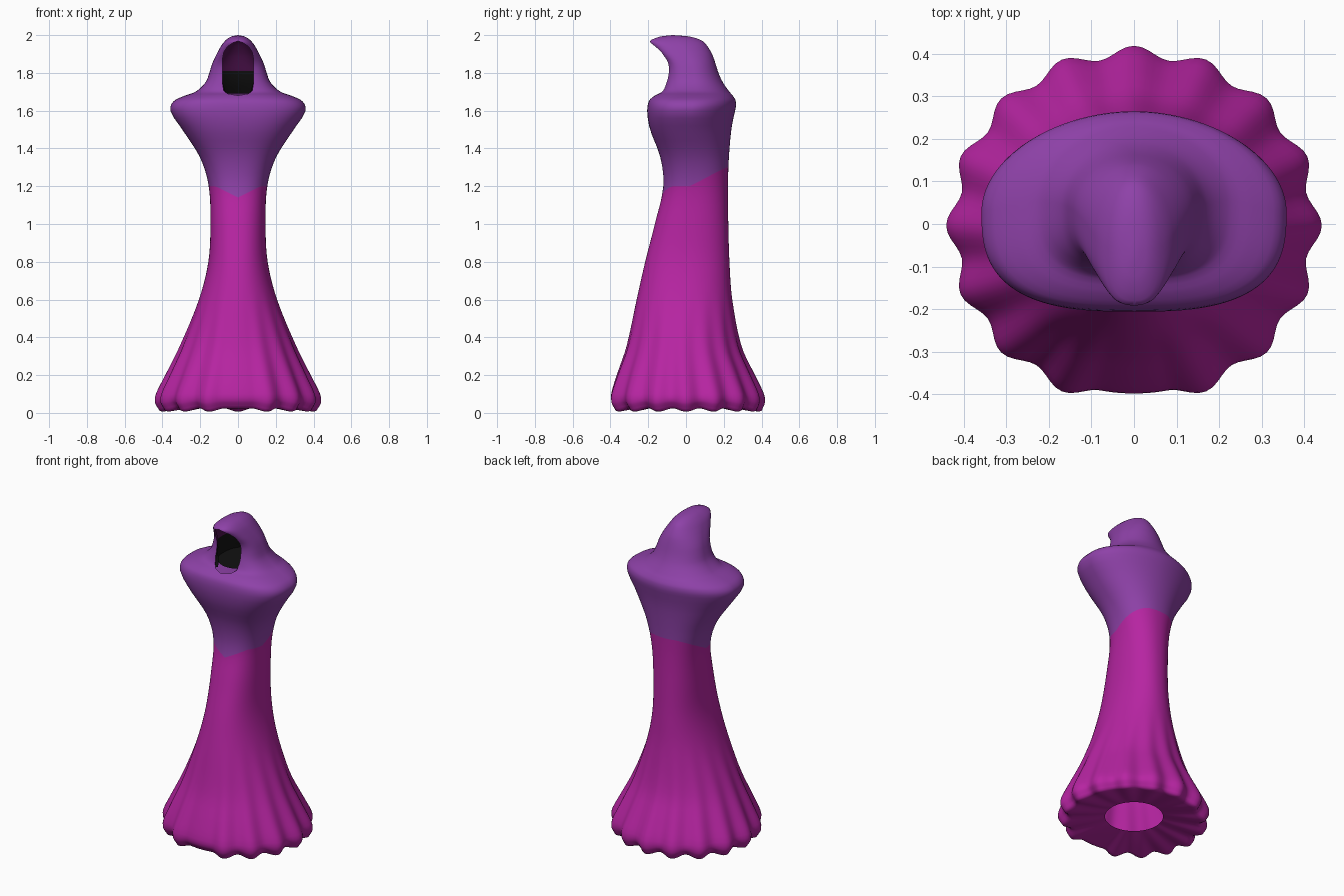
import bpy, bmesh, math

if "Cube" in bpy.data.objects:
    bpy.data.objects.remove(bpy.data.objects["Cube"])

def mat(name, rgb):
    m = bpy.data.materials.new(name)
    m.diffuse_color = (*rgb, 1)
    m.use_nodes = True
    m.node_tree.nodes["Principled BSDF"].inputs["Base Color"].default_value = m.diffuse_color
    return m

MAGENTA = mat("magenta cloth", (0.47, 0.018, 0.36))
PURPLE = mat("purple cloth", (0.27, 0.053, 0.39))
PLUM = mat("dark plum lining", (0.075, 0.006, 0.075))
BLACK = mat("black void", (0.006, 0.006, 0.006))

# silhouette: height, half width, front y, back y
PROFILE = [
    (0.02, .415, -.40, .40), (0.06, .44, -.423, .418), (0.10, .435, -.422, .413),
    (0.20, .385, -.385, .365), (0.35, .31, -.325, .295), (0.60, .207, -.262, .245),
    (0.80, .157, -.216, .23), (1.00, .146, -.165, .224), (1.20, .155, -.12, .222),
    (1.35, .20, -.135, .227), (1.50, .295, -.19, .24), (1.58, .35, -.205, .255),
    (1.62, .358, -.204, .264), (1.655, .335, -.194, .262), (1.68, .28, -.165, .247),
    (1.70, .225, -.128, .23), (1.75, .172, -.108, .195), (1.80, .152, -.098, .172),
    (1.85, .136, -.103, .156), (1.90, .113, -.138, .138), (1.95, .085, -.183, .107),
    (1.97, .068, -.19, .085), (1.985, .05, -.16, .05), (1.995, .028, -.122, 0),
    (2.00, 0, -.07, -.07)]
# squareness of the cross-section: height, front exponent, back exponent
SQUARE = [(0, 2, 2), (.4, 2, 2), (.9, 2.3, 2.2), (1.3, 2.4, 2.2), (1.6, 2.8, 1.9),
          (1.72, 3, 2), (1.9, 3.2, 2), (2, 2.4, 2)]
# half width of the face opening
OPENING = [(1.68, 0), (1.69, .055), (1.705, .075), (1.75, .083), (1.87, .083),
           (1.91, .075), (1.94, .055), (1.96, .025), (1.968, 0)]
COLS = 160
LOBES = 16

def lerp_table(tab, z):
    if z <= tab[0][0]:
        return tab[0][1:]
    for a, b in zip(tab, tab[1:]):
        if z <= b[0]:
            u = (z - a[0]) / (b[0] - a[0])
            return [p + (q - p) * u for p, q in zip(a[1:], b[1:])]
    return tab[-1][1:]

def smooth_table(tab, z):
    """Hermite interpolation through the table rows."""
    z = min(max(z, tab[0][0]), tab[-1][0])
    i = max(k for k in range(len(tab) - 1) if tab[k][0] <= z)
    a, b = tab[i], tab[i + 1]
    p, n = tab[max(i - 1, 0)], tab[min(i + 2, len(tab) - 1)]
    h = b[0] - a[0]
    u = (z - a[0]) / h
    out = []
    for c in range(1, len(a)):
        ma = (b[c] - p[c]) / (b[0] - p[0]) * h
        mb = (n[c] - a[c]) / (n[0] - a[0]) * h
        out.append((2*u**3 - 3*u*u + 1)*a[c] + (u**3 - 2*u*u + u)*ma
                   + (3*u*u - 2*u**3)*b[c] + (u**3 - u*u)*mb)
    return out

def section(z, t):
    """Point of the robe surface at height z, angle t measured from the front."""
    hw, yf, yb = smooth_table(PROFILE, z)
    nf, nb = lerp_table(SQUARE, z)
    s, c = math.sin(t), math.cos(t)
    n = nf if c > 0 else nb
    cy, ry = (yf + yb) / 2, (yb - yf) / 2
    x = math.copysign(abs(s) ** (2 / n), s) * max(hw, 0)
    y = -math.copysign(abs(c) ** (2 / n), c) * ry
    # hem flutes, fading upward, with one broad flat fold at the front
    d = min(t, 2 * math.pi - t)
    f = math.cos(LOBES * t) if d > math.pi / LOBES else -1
    k = 1 - 0.038 * max(0, 1 - z / 0.65) ** 1.2 * (1 - f)
    return x * k, cy + y * k, f

def row(z):
    """One ring; inside the hood range it is open at the front."""
    w = lerp_table(OPENING, z)[0]
    hw = smooth_table(PROFILE, z)[0]
    nf = lerp_table(SQUARE, z)[0]
    t0 = math.asin(min(.95, w / hw) ** (nf / 2)) if w > 0 else 0
    pts = []
    for i in range(COLS + 1):
        t = t0 + (2 * math.pi - 2 * t0) * i / COLS
        zz = z
        g = max(0, 1 - abs(z - 1.2) / 0.17)
        if g > 0:  # colour border rises to the back and dips at the front
            x, y, _ = section(1.2, t)
            dz = 0.1 * min(1, max(0, (y - .02) / .19))
            if y < 0:
                dz -= 0.06 * max(0, 1 - abs(x) / .12)
            zz += dz * g
        x, y, f = section(zz, t)
        if z < 0.1:  # scalloped lower edge
            zz -= 0.009 * f * (0.1 - z) / 0.08
        pts.append((x, y, zz))
    return pts

def grid(name, rows, mats, pick):
    bm = bmesh.new()
    vs = [[bm.verts.new(p) for p in r] for r in rows]
    for j in range(len(rows) - 1):
        for i in range(COLS):
            f = bm.faces.new((vs[j][i], vs[j][i+1], vs[j+1][i+1], vs[j+1][i]))
            f.material_index = pick(j)
            f.smooth = True
    bmesh.ops.remove_doubles(bm, verts=bm.verts, dist=1e-5)
    me = bpy.data.meshes.new(name)
    bm.to_mesh(me)
    bm.free()
    for m in mats:
        me.materials.append(m)
    ob = bpy.data.objects.new(name, me)
    bpy.context.collection.objects.link(ob)
    return ob

# robe with shoulders and hood in one skin
heights = [.02, .03, .04, .05, .06, .08, .1, .13, .16]
heights += [.2 + .04 * i for i in range(36)]
heights += [1.62, 1.635, 1.65, 1.66, 1.67, 1.68, 1.685, 1.69, 1.697, 1.705, 1.715]
heights += [1.73 + .02 * i for i in range(9)]
heights += [1.9, 1.91, 1.92, 1.93, 1.94, 1.95, 1.96, 1.968, 1.977, 1.985, 1.991, 1.995, 1.998, 2.0]
rows = [row(z) for z in heights]
# underside of the hem, turned in to a round hole
hem = rows[0]
under = []
for u in (1, .7, .35, .12, .04):
    r = []
    for i, (x, y, z) in enumerate(hem):
        t = 2 * math.pi * i / COLS
        hx, hy = .165 * math.sin(t), -.165 * math.cos(t)
        e = (1 - u) ** .8
        base = z - .006 * (u > 0)
        r.append((hx + (x * .985 - hx) * (1 - u), hy + (y * .985 - hy) * (1 - u),
                  .05 + (base - .05) * e))
    under.append(r)
border = len(under) + min(range(len(heights)), key=lambda k: abs(heights[k] - 1.2))
grid("hooded_robe", under + rows, [MAGENTA, PURPLE], lambda j: int(j >= border))

# hood lining, joined to the rim of the opening; black below, plum above
lz = [z for z in heights if 1.69 <= z <= 1.805] + [1.81] + [z for z in heights if 1.815 < z <= 1.985]
lining = []
for z in lz:
    hw, yf, yb = smooth_table(PROFILE, z)
    cy = (yf + yb) / 2
    sx = min(.9, .13 / hw)
    r = []
    for i, (x, y, zz) in enumerate(row(z)):
        b = min(1, min(i, COLS - i) / 5)
        r.append((x * (1 + (sx - 1) * b), cy + (y - cy) * (1 - .1 * b), zz))
    lining.append(r)
grid("hood_lining", lining, [BLACK, PLUM], lambda j: int(lz[j] >= 1.809))

# dark floor closing the hood
bpy.ops.mesh.primitive_circle_add(vertices=48, radius=1, fill_type='NGON', location=(0, .045, 1.7))
floor = bpy.context.object
floor.name = "hood_floor"
floor.scale = (.135, .155, 1)
floor.data.materials.append(BLACK)
